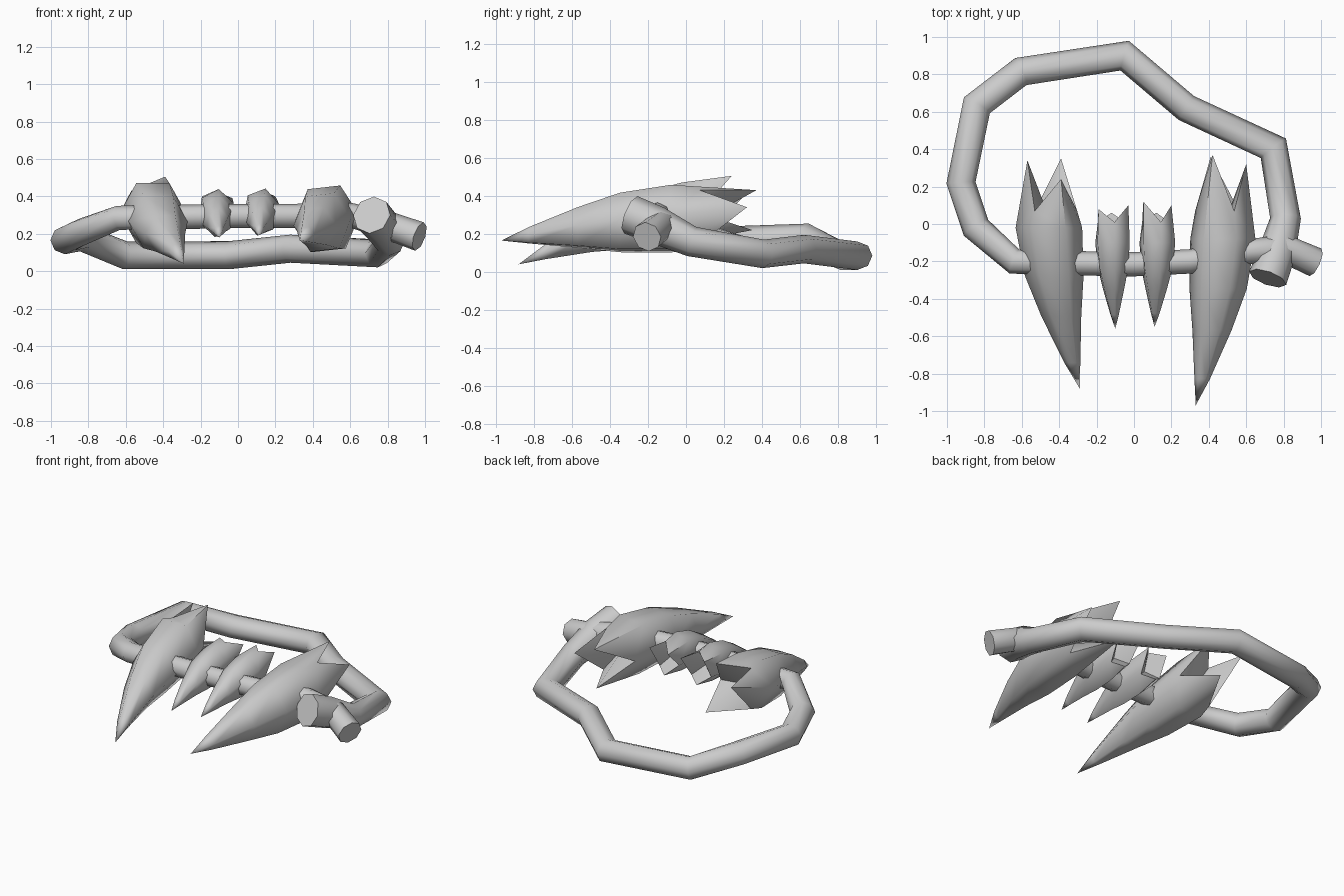
import bpy
import bmesh
from math import cos, sin, pi, radians
from mathutils import Vector

cube = bpy.data.objects.get("Cube")
if cube:
    bpy.data.objects.remove(cube, do_unlink=True)

grey = bpy.data.materials.new("plain_grey")
grey.use_nodes = True
COLOUR = (0.6, 0.6, 0.6, 1)
grey.diffuse_color = COLOUR
grey.node_tree.nodes["Principled BSDF"].inputs["Base Color"].default_value = COLOUR


def finish(name, bm, angle):
    """Turn a bmesh into a shaded, coloured object."""
    bmesh.ops.recalc_face_normals(bm, faces=bm.faces)
    mesh = bpy.data.meshes.new(name)
    bm.to_mesh(mesh)
    bm.free()
    mesh.materials.append(grey)
    obj = bpy.data.objects.new(name, mesh)
    bpy.context.collection.objects.link(obj)
    bpy.ops.object.select_all(action="DESELECT")
    obj.select_set(True)
    bpy.context.view_layer.objects.active = obj
    bpy.ops.object.shade_smooth_by_angle(angle=radians(angle))


def bridge(bm, a, b):
    for i in range(len(a)):
        j = (i + 1) % len(a)
        bm.faces.new((a[i], a[j], b[j], b[i]))


def fan(bm, ring, point):
    tip = bm.verts.new(point)
    for i in range(len(ring)):
        bm.faces.new((ring[i], ring[(i + 1) % len(ring)], tip))


def cord(name, path, sides=8):
    """Sweep a mitred tube along (x, y, z, radius) points."""
    bm = bmesh.new()
    points = [Vector(p[:3]) for p in path]
    rings = []
    for k, p in enumerate(points):
        before = (p - points[max(k - 1, 0)]).normalized()
        after = (points[min(k + 1, len(points) - 1)] - p).normalized()
        along = (before + after).normalized()
        side = along.cross(Vector((0, 0, 1))).normalized()
        up = side.cross(along)
        miter = 1 / max(along.dot(after if after.length else before), 0.7)
        r = path[k][3]
        rings.append([bm.verts.new(p + side * r * miter * cos(2 * pi * i / sides)
                                   + up * r * sin(2 * pi * i / sides))
                      for i in range(sides)])
    for a, b in zip(rings, rings[1:]):
        bridge(bm, a, b)
    for ring in (rings[0], rings[-1]):
        bm.faces.new(ring)
    finish(name, bm, 50)


def fang(name, tip, base, rx, rz, spikes, turn, valley):
    """Curved six-sided fang with three root spikes round a hollow back."""
    bm = bmesh.new()
    tip, base = Vector(tip), Vector(base)
    angles = [turn + i * pi / 3 for i in range(6)]
    rings = []
    for s, size in ((0.16, 0.24), (0.45, 0.6), (0.7, 0.88), (1, 1)):
        c = tip.lerp(base, s * (1.6 - 0.6 * s))
        c.y = tip.y + (base.y - tip.y) * s
        rings.append([bm.verts.new((c.x + rx * size * cos(a), c.y,
                                    c.z + rz * size * sin(a))) for a in angles])
    # Root edge: spikes alternate with valleys
    edge = []
    for i, a in enumerate(angles):
        if i % 2 == 0:
            edge.append(bm.verts.new(spikes[i // 2]))
        else:
            edge.append(bm.verts.new((base.x + rx * 0.85 * cos(a), valley,
                                      base.z + rz * 0.85 * sin(a))))
    rings.append(edge)
    for a, b in zip(rings, rings[1:]):
        bridge(bm, a, b)
    fan(bm, rings[0], tip)
    fan(bm, edge, (base.x, base.y + 0.06, base.z))
    finish(name, bm, 65)


# Cord loop, from the loose end round to the thick tied end
cord("cord", [
    (0.97, -0.205, 0.185, 0.08), (0.8, -0.13, 0.245, 0.075),
    (0.6, -0.15, 0.3, 0.065), (0.3, -0.2, 0.295, 0.065),
    (0, -0.215, 0.295, 0.065), (-0.3, -0.21, 0.29, 0.065),
    (-0.64, -0.2, 0.285, 0.065), (-0.845, -0.02, 0.205, 0.075),
    (-0.925, 0.22, 0.165, 0.075), (-0.84, 0.635, 0.18, 0.075),
    (-0.605, 0.815, 0.085, 0.075), (-0.05, 0.9, 0.085, 0.075),
    (0.28, 0.62, 0.12, 0.075), (0.745, 0.405, 0.095, 0.075),
    (0.81, 0.03, 0.16, 0.08), (0.765, -0.15, 0.245, 0.1),
    (0.715, -0.29, 0.3, 0.105)])

# Large outer fangs
fang("left_large_fang", (0.33, -0.97, 0.165), (0.475, -0.08, 0.28), 0.175, 0.195,
     [(0.6, 0.32, 0.34), (0.42, 0.37, 0.43), (0.41, 0.36, 0.17)], 0.1, 0.07)
fang("right_large_fang", (-0.29, -0.88, 0.04), (-0.455, -0.02, 0.31), 0.178, 0.185,
     [(-0.39, 0.24, 0.505), (-0.57, 0.34, 0.43), (-0.39, 0.35, 0.22)], pi / 3, 0.07)

# Small inner fangs
fang("left_small_fang", (0.11, -0.55, 0.19), (0.125, -0.1, 0.32), 0.1, 0.125,
     [(0.2, 0.1, 0.4), (0.05, 0.12, 0.4), (0.12, 0.06, 0.22)], 0.3, 0.01)
fang("right_small_fang", (-0.1, -0.56, 0.18), (-0.115, -0.1, 0.315), 0.1, 0.125,
     [(-0.03, 0.1, 0.39), (-0.19, 0.08, 0.4), (-0.12, 0.06, 0.22)], 0.4, 0.01)
